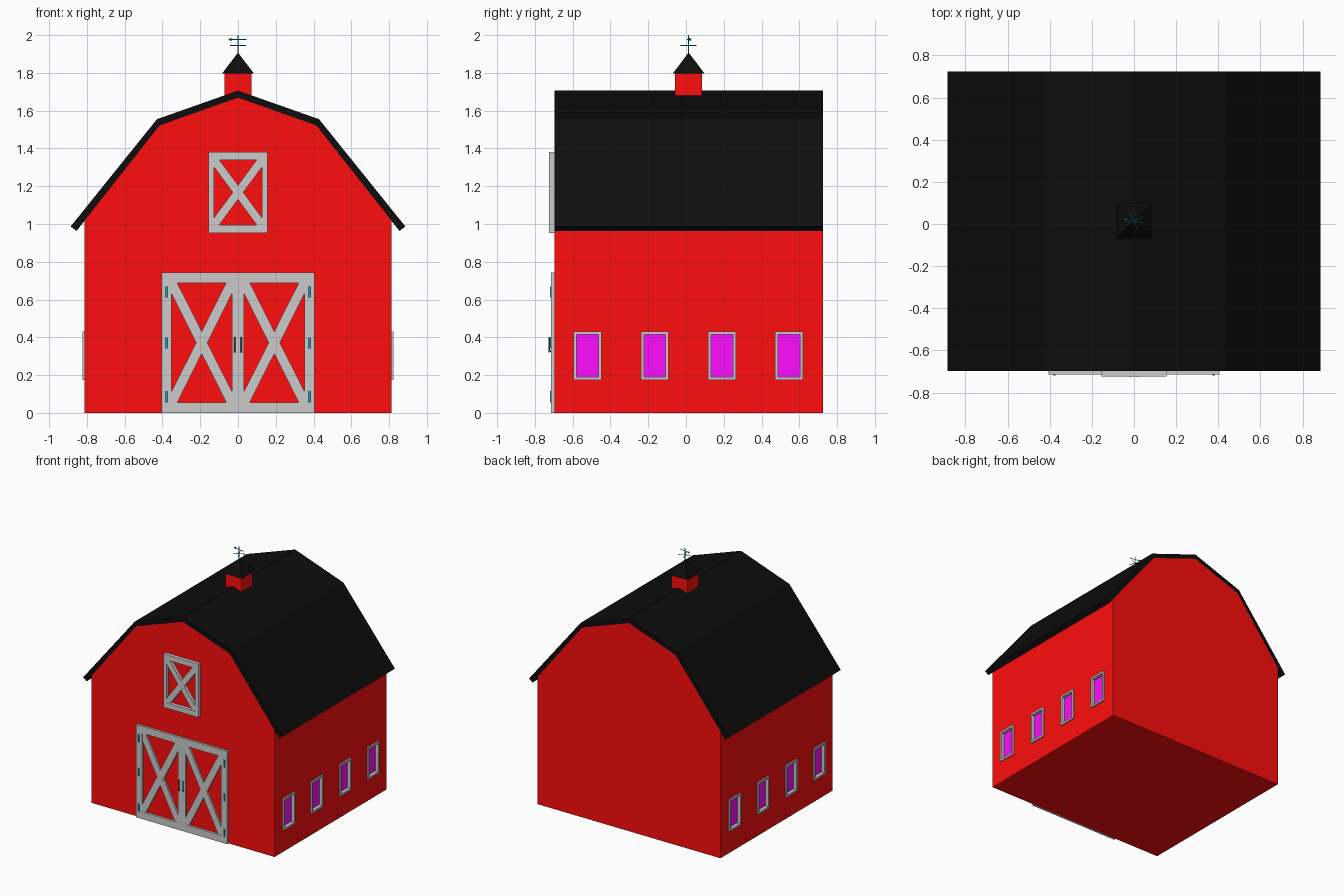
import bpy, bmesh, math
from mathutils import Vector, Matrix

if "Cube" in bpy.data.objects:
    bpy.data.objects.remove(bpy.data.objects["Cube"])

FRONT, BACK, WALL = -0.697, 0.724, 0.813


def material(name, r, g, b):
    m = bpy.data.materials.new(name)
    m.diffuse_color = (r, g, b, 1)
    m.use_nodes = True
    m.node_tree.nodes["Principled BSDF"].inputs["Base Color"].default_value = m.diffuse_color
    return m


RED = material("barn_red", 1, 0.004, 0.004)
BLACK = material("roof_black", 0.004, 0.004, 0.004)
PANE = material("window_magenta", 1, 0.004, 1)
TEAL = material("metal_teal", 0.004, 0.42, 0.45)
DARK = material("dark_metal", 0.08, 0.1, 0.11)


def finish(name, bm, mat=None, smooth=False):
    bmesh.ops.recalc_face_normals(bm, faces=bm.faces)
    for f in bm.faces:
        f.smooth = smooth and len(f.verts) == 4
    me = bpy.data.meshes.new(name)
    bm.to_mesh(me)
    bm.free()
    ob = bpy.data.objects.new(name, me)
    bpy.context.collection.objects.link(ob)
    if mat:
        me.materials.append(mat)
    return ob


def add_box(bm, lo, hi):
    lo, hi = Vector(lo), Vector(hi)
    m = Matrix.Translation((lo + hi) / 2) @ Matrix.Diagonal((*(hi - lo), 1))
    bmesh.ops.create_cube(bm, size=1, matrix=m)


def add_brace(bm, a, b, width, y0, y1):
    """Flat diagonal board between two (x, z) points."""
    dx, dz = b[0] - a[0], b[1] - a[1]
    mid = ((a[0] + b[0]) / 2, (y0 + y1) / 2, (a[1] + b[1]) / 2)
    m = (Matrix.Translation(mid) @ Matrix.Rotation(-math.atan2(dz, dx), 4, 'Y')
         @ Matrix.Diagonal((math.hypot(dx, dz), y1 - y0, width, 1)))
    bmesh.ops.create_cube(bm, size=1, matrix=m)


def add_rod(bm, a, b, r, r2=None):
    a, b = Vector(a), Vector(b)
    d = b - a
    m = Matrix.Translation((a + b) / 2) @ d.to_track_quat('Z', 'Y').to_matrix().to_4x4()
    bmesh.ops.create_cone(bm, cap_ends=True, segments=8, radius1=r,
                          radius2=r if r2 is None else r2, depth=d.length, matrix=m)


def prism(name, profile, mat):
    """Extrude an (x, z) outline from the front to the back."""
    bm = bmesh.new()
    face = bm.faces.new([bm.verts.new((x, FRONT, z)) for x, z in profile])
    ext = bmesh.ops.extrude_face_region(bm, geom=[face])
    verts = [v for v in ext["geom"] if isinstance(v, bmesh.types.BMVert)]
    bmesh.ops.translate(bm, verts=verts, vec=(0, BACK - FRONT, 0))
    return finish(name, bm, mat)


def mirrored(half):
    """Complete a right-hand half outline whose last point is on the centre line."""
    return half + [(-x, z) for x, z in reversed(half[:-1])]


def braced_panel(name, x, z, side_l, side_r, rail, brace, depth):
    """Frame of stiles and rails with a crossed brace."""
    bm = bmesh.new()
    y0, y1 = FRONT - depth, FRONT + 0.003
    xi, zi = (x[0] + side_l, x[1] - side_r), (z[0] + rail, z[1] - rail)
    add_box(bm, (x[0], y0, z[0]), (xi[0], y1, z[1]))
    add_box(bm, (xi[1], y0, z[0]), (x[1], y1, z[1]))
    add_box(bm, (xi[0], y0, z[0]), (xi[1], y1, zi[0]))
    add_box(bm, (xi[0], y0, zi[1]), (xi[1], y1, z[1]))
    add_brace(bm, (xi[0], zi[0]), (xi[1], zi[1]), brace, y0 + 0.002, y1)
    add_brace(bm, (xi[0], zi[1]), (xi[1], zi[0]), brace, y0 + 0.003, y1)
    return finish(name, bm)


# Body and gambrel roof
inner = [(0.415, 1.522), (0, 1.669)]
body = prism("barn_body", mirrored([(WALL, 0), (WALL, 1.017)] + inner), RED)
under = mirrored([(0.855, 0.963)] + inner)
over = mirrored([(0.886, 0.987), (0.429, 1.555), (0, 1.706)])
prism("roof", under + over[::-1], BLACK)

# Side windows: recess, frame and pane on both sides
cut = bmesh.new()
for s, side in ((-1, "left"), (1, "right")):
    for i in range(4):
        y = -0.521 + i * 0.3555
        y0, y1, z0, z1 = y - 0.074, y + 0.074, 0.175, 0.432
        t = 0.016

        def slab(bm, xa, xb, ya, yb, za, zb):
            xs = sorted((s * xa, s * xb))
            add_box(bm, (xs[0], ya, za), (xs[1], yb, zb))

        slab(cut, 0.785, 0.9, y0 + 0.004, y1 - 0.004, z0 + 0.004, z1 - 0.004)
        bm = bmesh.new()
        slab(bm, 0.788, 0.824, y0, y0 + t, z0, z1)
        slab(bm, 0.788, 0.824, y1 - t, y1, z0, z1)
        slab(bm, 0.788, 0.824, y0 + t, y1 - t, z0, z0 + t)
        slab(bm, 0.788, 0.824, y0 + t, y1 - t, z1 - t, z1)
        finish(f"window_frame_{side}_{i + 1}", bm)
        bm = bmesh.new()
        slab(bm, 0.784, 0.797, y0 + t, y1 - t, z0 + t, z1 - t)
        finish(f"window_pane_{side}_{i + 1}", bm, PANE)
cutter = finish("window_cutter", cut)
cutter.hide_render = True
cutter.hide_viewport = True
mod = body.modifiers.new("window_recesses", 'BOOLEAN')
mod.operation, mod.object = 'DIFFERENCE', cutter

# Double doors and loft door
braced_panel("door_left", (-0.405, -0.001), (0, 0.744), 0.054, 0.032, 0.056, 0.053, 0.018)
braced_panel("door_right", (0.001, 0.405), (0, 0.744), 0.032, 0.054, 0.056, 0.053, 0.018)
braced_panel("loft_door", (-0.155, 0.155), (0.953, 1.382), 0.028, 0.028, 0.042, 0.045, 0.028)

# Hinges and handles
for s, side in ((-1, "left"), (1, "right")):
    bm = bmesh.new()
    for z in (0.085, 0.37, 0.64):
        add_rod(bm, (s * 0.378, FRONT - 0.018, z - 0.03), (s * 0.378, FRONT - 0.018, z + 0.03), 0.006)
    finish(f"hinges_{side}", bm, TEAL, True)
    bm = bmesh.new()
    hx, hy = s * 0.017, FRONT - 0.026
    add_rod(bm, (hx, hy, 0.32), (hx, hy, 0.402), 0.004)
    for z in (0.327, 0.395):
        add_rod(bm, (hx, FRONT - 0.01, z), (hx, hy, z), 0.004)
    finish(f"handle_{side}", bm, DARK, True)

# Cupola and its pyramid roof
CY = 0.014
bm = bmesh.new()
add_box(bm, (-0.071, CY - 0.071, 1.64), (0.071, CY + 0.071, 1.80))
finish("cupola", bm, RED)
bm = bmesh.new()
bmesh.ops.create_cone(bm, cap_ends=True, segments=4, radius1=0.083 * math.sqrt(2), radius2=0, depth=0.11,
                      matrix=Matrix.Translation((0, CY, 1.853)) @ Matrix.Rotation(math.pi / 4, 4, 'Z'))
finish("cupola_roof", bm, BLACK)

# Weathervane: pole, crossed arms and a pointer
bm = bmesh.new()
top = Vector((0, CY, 0))
add_rod(bm, top + Vector((0, 0, 1.89)), top + Vector((0, 0, 2.0)), 0.003)
for deg in (25, 115):
    arm = Vector((math.cos(math.radians(deg)), math.sin(math.radians(deg)), 0)) * 0.046
    up = Vector((0, 0, 1.944))
    add_rod(bm, top + up - arm, top + up + arm, 0.0025)
arm = Vector((0.045, -0.008, 0))
up = Vector((0, 0, 1.977))
add_rod(bm, top + up - arm, top + up + arm, 0.0025)
add_rod(bm, top + up - arm * 0.8, top + up - arm * 1.2, 0.008, 0)
finish("weathervane", bm, TEAL, True)
